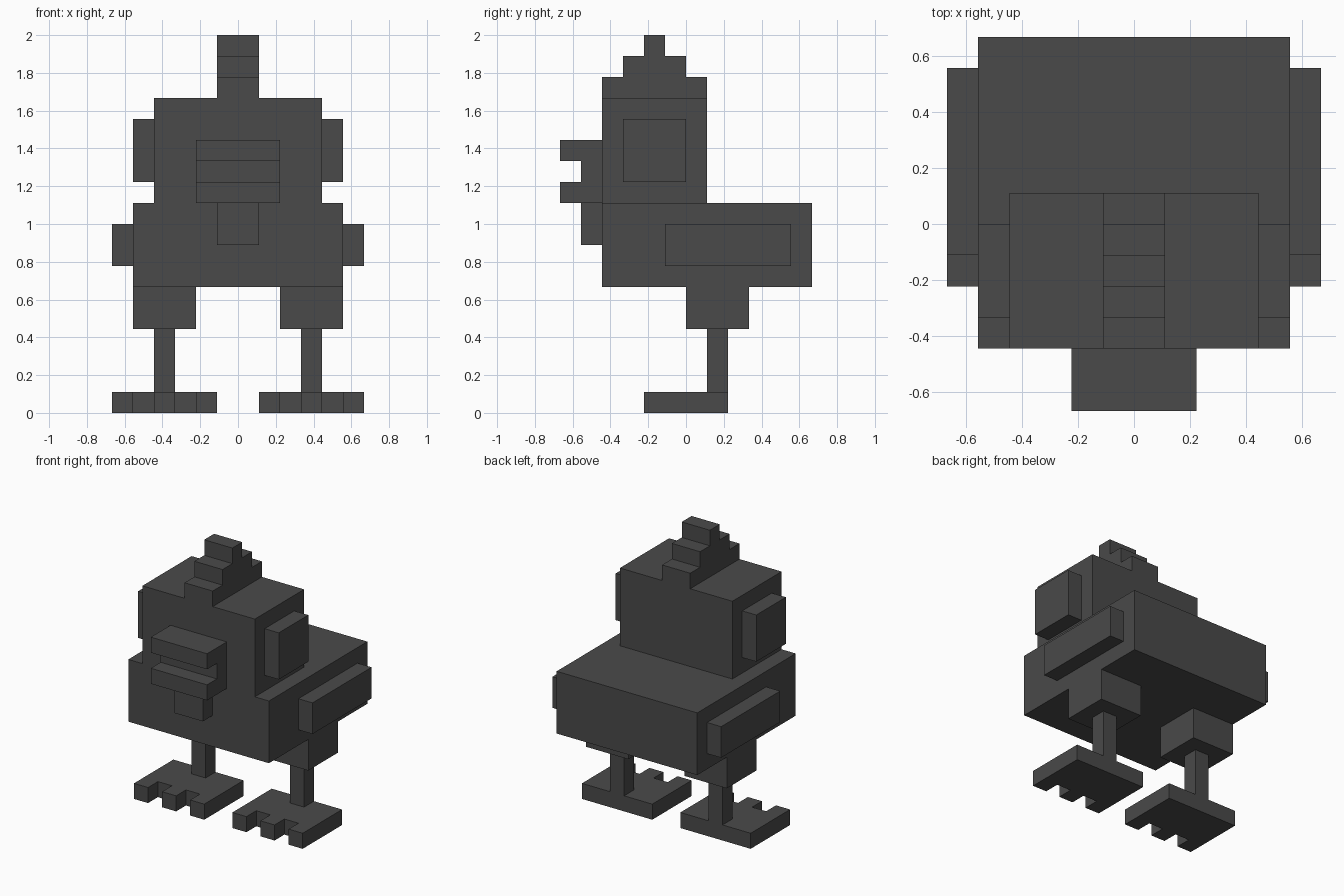
import bpy, bmesh
from mathutils import Vector

if "Cube" in bpy.data.objects:
    bpy.data.objects.remove(bpy.data.objects["Cube"])

U = 1 / 9  # one block of the model's grid

grey = bpy.data.materials.new("charcoal grey")
grey.diffuse_color = (0.068, 0.068, 0.068, 1)
grey.use_nodes = True
grey.node_tree.nodes["Principled BSDF"].inputs["Base Color"].default_value = grey.diffuse_color


def finish(name, bm):
    bmesh.ops.recalc_face_normals(bm, faces=bm.faces)
    mesh = bpy.data.meshes.new(name)
    bm.to_mesh(mesh)
    bm.free()
    mesh.materials.append(grey)
    obj = bpy.data.objects.new(name, mesh)
    bpy.context.collection.objects.link(obj)
    return obj


def prism(name, points, direction):
    """Extrude a flat outline (in blocks) along a direction (in blocks)."""
    bm = bmesh.new()
    face = bm.faces.new([bm.verts.new(Vector(p) * U) for p in points])
    ext = bmesh.ops.extrude_face_region(bm, geom=[face], use_keep_orig=True)
    verts = [g for g in ext["geom"] if isinstance(g, bmesh.types.BMVert)]
    bmesh.ops.translate(bm, verts=verts, vec=Vector(direction) * U)
    return finish(name, bm)


def box(name, x, y, z):
    return prism(name, [(x[0], y[0], z[0]), (x[1], y[0], z[0]),
                        (x[1], y[1], z[0]), (x[0], y[1], z[0])],
                 (0, 0, z[1] - z[0]))


def side_profile(name, half_width, yz):
    return prism(name, [(-half_width, y, z) for y, z in yz],
                 (2 * half_width, 0, 0))


def mirrored(obj):
    mod = obj.modifiers.new("mirror", "MIRROR")
    mod.use_axis[0] = True


# Body and head
box("body", (-5, 5), (-4, 6), (6, 10))
box("head", (-4, 4), (-4, 1), (10, 15))

# Stepped comb
side_profile("comb", 1, [(-4, 15), (1, 15), (1, 16), (0, 16), (0, 17), (-1, 17),
                         (-1, 18), (-2, 18), (-2, 17), (-3, 17), (-3, 16), (-4, 16)])

# Open beak and the wattle under it
side_profile("beak", 2, [(-4, 10), (-4, 13), (-6, 13), (-6, 12),
                         (-5, 12), (-5, 11), (-6, 11), (-6, 10)])
box("wattle", (-1, 1), (-5, -4), (8, 10))

# Paired parts: eyes, wings, thighs, shins
mirrored(box("eyes", (4, 5), (-3, 0), (11, 14)))
mirrored(box("wings", (5, 6), (-1, 5), (7, 9)))
mirrored(box("thighs", (2, 5), (0, 3), (4, 6)))
mirrored(box("shins", (3, 4), (1, 2), (1, 4)))

# Feet with three toes
foot = [(1, 2), (1, -2), (2, -2), (2, -1), (3, -1), (3, -2),
        (4, -2), (4, -1), (5, -1), (5, -2), (6, -2), (6, 2)]
mirrored(prism("feet", [(x, y, 0) for x, y in foot], (0, 0, 1)))
